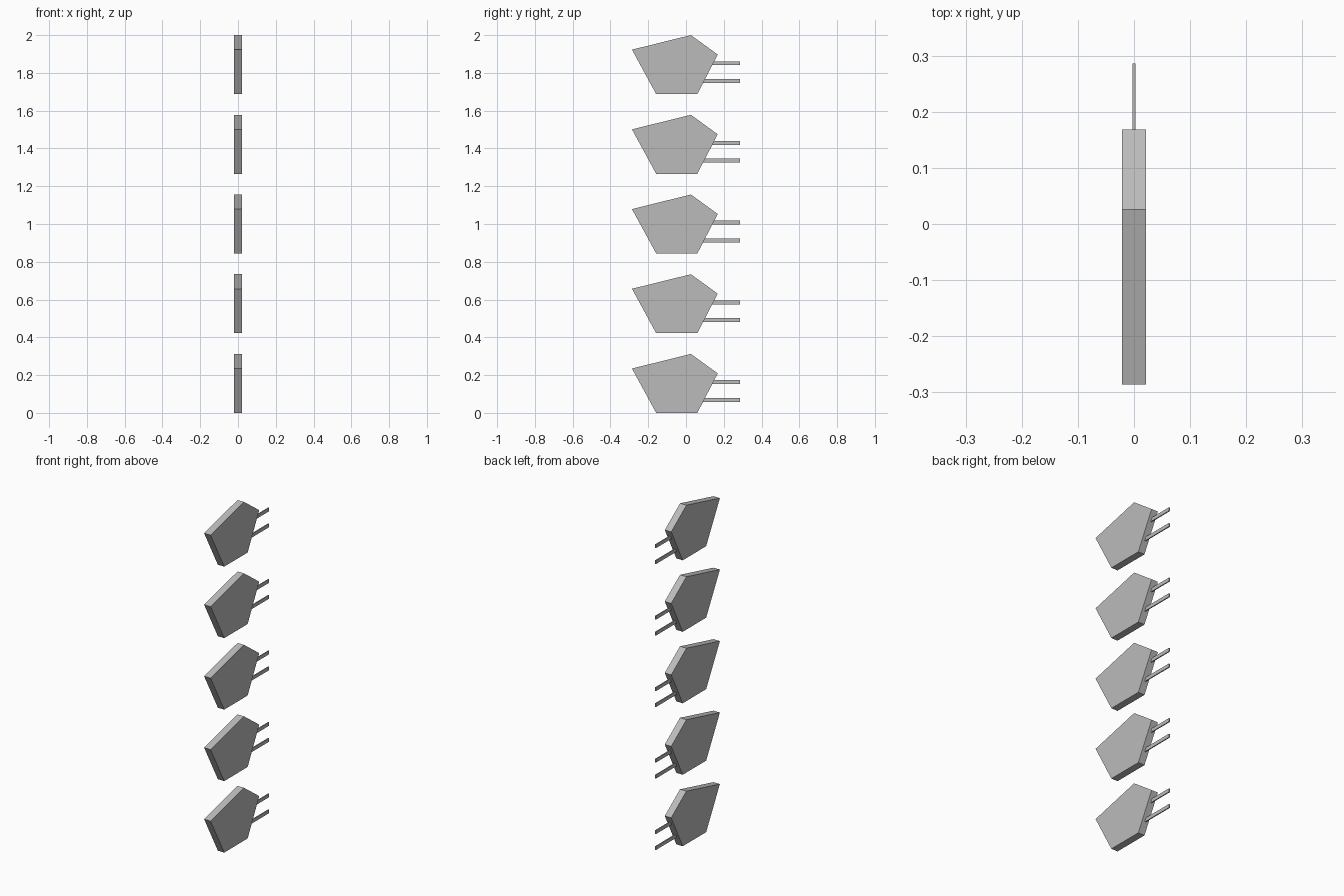
import bpy
import bmesh

if "Cube" in bpy.data.objects:
    bpy.data.objects.remove(bpy.data.objects["Cube"], do_unlink=True)

grey = bpy.data.materials.new("plain_grey")
grey.use_nodes = True
colour = (0.5, 0.5, 0.5, 1)
grey.diffuse_color = colour
grey.node_tree.nodes["Principled BSDF"].inputs["Base Color"].default_value = colour


def slab(name, outline, half_width, z):
    """Extrude a (y, z) outline along x, centred on x = 0."""
    bm = bmesh.new()
    face = bm.faces.new([bm.verts.new((-half_width, y, h)) for y, h in outline])
    side = bmesh.ops.extrude_face_region(bm, geom=[face])["geom"]
    moved = [v for v in side if isinstance(v, bmesh.types.BMVert)]
    bmesh.ops.translate(bm, verts=moved, vec=(2 * half_width, 0, 0))
    bmesh.ops.recalc_face_normals(bm, faces=bm.faces)
    mesh = bpy.data.meshes.new(name)
    bm.to_mesh(mesh)
    bm.free()
    mesh.materials.append(grey)
    obj = bpy.data.objects.new(name, mesh)
    obj.location.z = z
    bpy.context.collection.objects.link(obj)
    return obj


# Five-sided hold and its two mounting pins
HOLD = [(-0.158, 0), (0.06, 0), (0.168, 0.209), (0.026, 0.312), (-0.286, 0.235)]
PIN_HEIGHTS = {"lower": 0.069, "upper": 0.163}
PIN_BACK = 0.286
PIN_HALF = 0.0105
STEP = 0.422

# Stack of five identical holds
for i in range(5):
    z = i * STEP
    slab(f"hold_{i + 1}", HOLD, 0.021, z)
    for label, h in PIN_HEIGHTS.items():
        # Each pin starts just inside the sloping back face
        start = 0.06 + (h - PIN_HALF) * 0.517 - 0.005
        low, high = h - PIN_HALF, h + PIN_HALF
        outline = [(start, low), (PIN_BACK, low), (PIN_BACK, high), (start, high)]
        slab(f"{label}_pin_{i + 1}", outline, 0.003, z)
